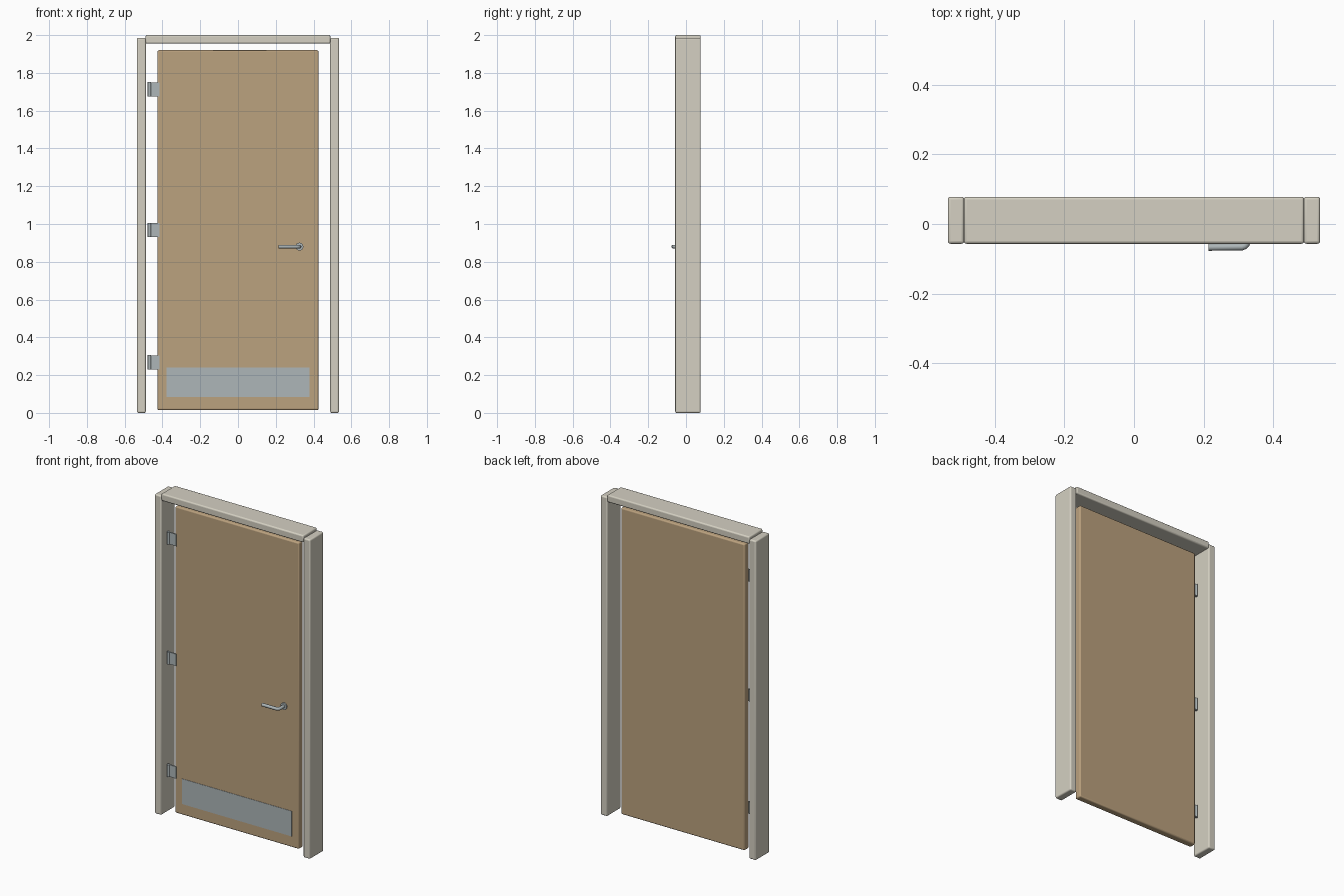
import bpy
from math import radians

if "Cube" in bpy.data.objects:
    bpy.data.objects.remove(bpy.data.objects["Cube"])


def material(name, rgb):
    m = bpy.data.materials.new(name)
    m.diffuse_color = (*rgb, 1)
    m.use_nodes = True
    m.node_tree.nodes["Principled BSDF"].inputs["Base Color"].default_value = m.diffuse_color
    return m


WOOD = material("wood", (0.50, 0.36, 0.21))
PAINT = material("frame_paint", (0.66, 0.63, 0.54))
STEEL = material("steel", (0.42, 0.47, 0.48))


def finish(ob, name, mat):
    ob.name = name
    ob.data.materials.append(mat)
    bpy.ops.object.shade_smooth_by_angle(angle=radians(35))
    return ob


def box(name, mat, x, y, z, bevel=0.0):
    """Box from (min, max) pairs with optional rounded edges."""
    bpy.ops.mesh.primitive_cube_add(
        size=1, location=[(a + b) / 2 for a, b in (x, y, z)])
    ob = bpy.context.object
    ob.scale = [b - a for a, b in (x, y, z)]
    bpy.ops.object.transform_apply(location=False, rotation=False, scale=True)
    if bevel:
        mod = ob.modifiers.new("round", "BEVEL")
        mod.width, mod.segments = bevel, 3
    return finish(ob, name, mat)


def cylinder(name, mat, loc, radius, depth, rot=(0, 0, 0)):
    bpy.ops.mesh.primitive_cylinder_add(
        vertices=24, radius=radius, depth=depth, location=loc, rotation=rot)
    return finish(bpy.context.object, name, mat)


# Frame: two jambs and the head between them
FRAME_Y = (-0.057, 0.078)
for side, label in ((-1, "left"), (1, "right")):
    box(label + "_jamb", PAINT, sorted((side * 0.488, side * 0.535)), FRAME_Y,
        (0, 1.985), 0.008)
box("head", PAINT, (-0.489, 0.489), FRAME_Y, (1.955, 2.0), 0.008)

# Door leaf and kick plate
DOOR_FRONT = -0.010
box("door_leaf", WOOD, (-0.426, 0.426), (DOOR_FRONT, 0.033), (0.015, 1.92), 0.008)
box("kick_plate", STEEL, (-0.378, 0.378), (DOOR_FRONT - 0.002, DOOR_FRONT + 0.002),
    (0.083, 0.24))

# Hinges: leaf plate plus knuckle barrel
for i, z in enumerate((0.268, 0.968, 1.713)):
    box(f"hinge_plate_{i}", STEEL, (-0.468, -0.415), (-0.014, -0.006),
        (z - 0.037, z + 0.037))
    cylinder(f"hinge_knuckle_{i}", STEEL, (-0.469, -0.012, z), 0.009, 0.076)

# Handle: round rose and a lever swept along a bent path
HX, HZ = 0.325, 0.88
cylinder("handle_rose", STEEL, (HX, DOOR_FRONT - 0.003, HZ), 0.021, 0.01,
         (radians(90), 0, 0))
curve = bpy.data.curves.new("handle_lever", "CURVE")
curve.dimensions = "3D"
curve.bevel_depth, curve.bevel_resolution = 0.010, 4
curve.use_fill_caps = True
path = [(HX, DOOR_FRONT), (HX, -0.050), (HX - 0.002, -0.058),
        (HX - 0.007, -0.063), (HX - 0.015, -0.066), (0.214, -0.067)]
spline = curve.splines.new("POLY")
spline.points.add(len(path) - 1)
for p, (x, y) in zip(spline.points, path):
    p.co = (x, y, HZ, 1)
lever = bpy.data.objects.new("handle_lever", curve)
bpy.context.collection.objects.link(lever)
bpy.ops.object.select_all(action="DESELECT")
bpy.context.view_layer.objects.active = lever
lever.select_set(True)
bpy.ops.object.convert(target="MESH")
finish(bpy.context.object, "handle_lever", STEEL)
